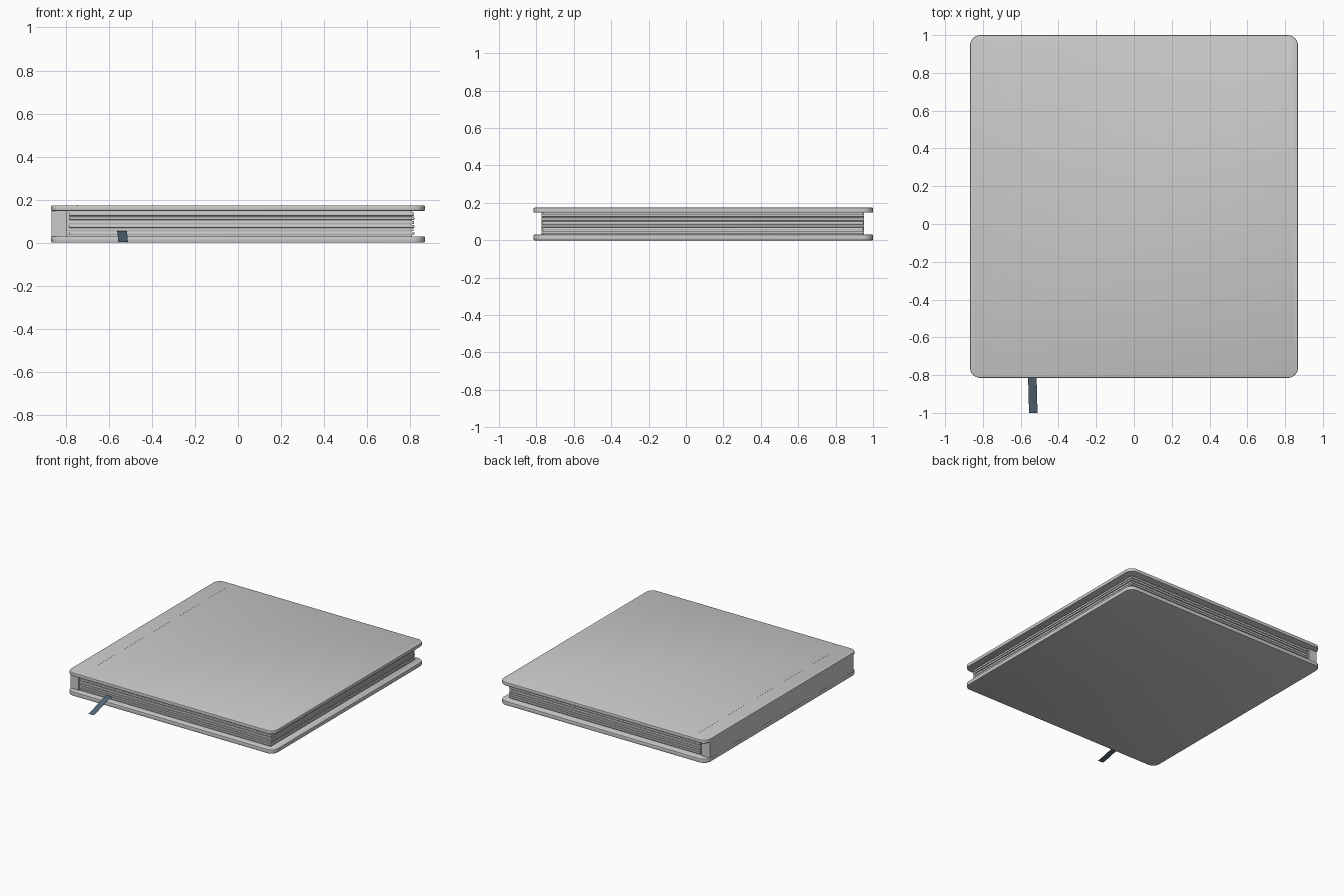
import bpy, bmesh, math

if "Cube" in bpy.data.objects:
    bpy.data.objects.remove(bpy.data.objects["Cube"])


def material(name, rgb):
    m = bpy.data.materials.new(name)
    m.diffuse_color = (*rgb, 1)
    m.use_nodes = True
    m.node_tree.nodes["Principled BSDF"].inputs["Base Color"].default_value = m.diffuse_color
    return m


GREY = material("grey", (0.60, 0.60, 0.60))
BLUE = material("slate blue", (0.09, 0.14, 0.19))


def finish(bm, name, mat, smooth=True):
    bmesh.ops.recalc_face_normals(bm, faces=bm.faces)
    me = bpy.data.meshes.new(name)
    bm.to_mesh(me)
    bm.free()
    me.materials.append(mat)
    ob = bpy.data.objects.new(name, me)
    bpy.context.collection.objects.link(ob)
    if smooth:
        bpy.ops.object.select_all(action='DESELECT')
        ob.select_set(True)
        bpy.context.view_layer.objects.active = ob
        bpy.ops.object.shade_smooth_by_angle(angle=math.radians(35))
    return ob


def slab(name, x, y, z, radius=0, edge=0, seg=8):
    """Box between the given ranges, with rounded corners and softened rims."""
    bm = bmesh.new()
    pts = []
    if radius:
        corners = [(x[1], y[1]), (x[0], y[1]), (x[0], y[0]), (x[1], y[0])]
        for i, (cx, cy) in enumerate(corners):
            ox = cx - radius if cx == x[1] else cx + radius
            oy = cy - radius if cy == y[1] else cy + radius
            for k in range(seg + 1):
                a = math.pi / 2 * (i + k / seg)
                pts.append((ox + radius * math.cos(a), oy + radius * math.sin(a)))
    else:
        pts = [(x[1], y[1]), (x[0], y[1]), (x[0], y[0]), (x[1], y[0])]
    base = bm.faces.new([bm.verts.new((px, py, z[0])) for px, py in pts])
    ext = bmesh.ops.extrude_face_region(bm, geom=[base])
    top = [v for v in ext["geom"] if isinstance(v, bmesh.types.BMVert)]
    bmesh.ops.translate(bm, verts=top, vec=(0, 0, z[1] - z[0]))
    if edge:
        rims = [e for e in bm.edges
                if abs(e.verts[0].co.z - e.verts[1].co.z) < 1e-6]
        bmesh.ops.bevel(bm, geom=rims, offset=edge, segments=2,
                        profile=0.5, affect='EDGES')
    return finish(bm, name, GREY)


# Two hard covers and the spine between them
for name, z in (("bottom_cover", (0, 0.030)), ("top_cover", (0.148, 0.174))):
    slab(name, (-0.868, 0.868), (-0.815, 1.0), z, radius=0.055, edge=0.004)
slab("spine", (-0.866, -0.795), (-0.773, 0.952), (0.028, 0.150))

# Hinge crease along the top cover
slab("hinge_crease", (-0.747, -0.744), (-0.70, 0.91), (0.173, 0.1745))

# Page block: a slightly inset core with protruding bundles of sheets
slab("page_core", (-0.80, 0.808), (-0.765, 0.943), (0.029, 0.149))
layers = [(0.036, 0.050, 0.0), (0.054, 0.066, 0.003), (0.069, 0.083, 0.0),
          (0.086, 0.102, 0.002), (0.106, 0.121, 0.0), (0.125, 0.141, 0.001)]
for i, (z0, z1, inset) in enumerate(layers):
    slab(f"page_bundle_{i + 1}", (-0.785, 0.819 - inset),
         (-0.773 + inset, 0.952 - inset), (z0, z1), edge=0.003)

# Ribbon bookmark drooping over the front edge of the bottom cover
path = [(-0.72, 0.055), (-0.77, 0.055), (-0.815, 0.050), (-0.85, 0.042),
        (-0.89, 0.030), (-0.93, 0.019), (-0.97, 0.009), (-1.0, 0.004)]
bm = bmesh.new()
rows = []
for y, z in path:
    shift = 0.006 * (-0.77 - y) / 0.23
    rows.append([bm.verts.new((x + shift, y, z)) for x in (-0.562, -0.517)])
for a, b in zip(rows, rows[1:]):
    bm.faces.new((a[0], b[0], b[1], a[1]))
bmesh.ops.recalc_face_normals(bm, faces=bm.faces)
finish(bm, "ribbon_bookmark", BLUE)
